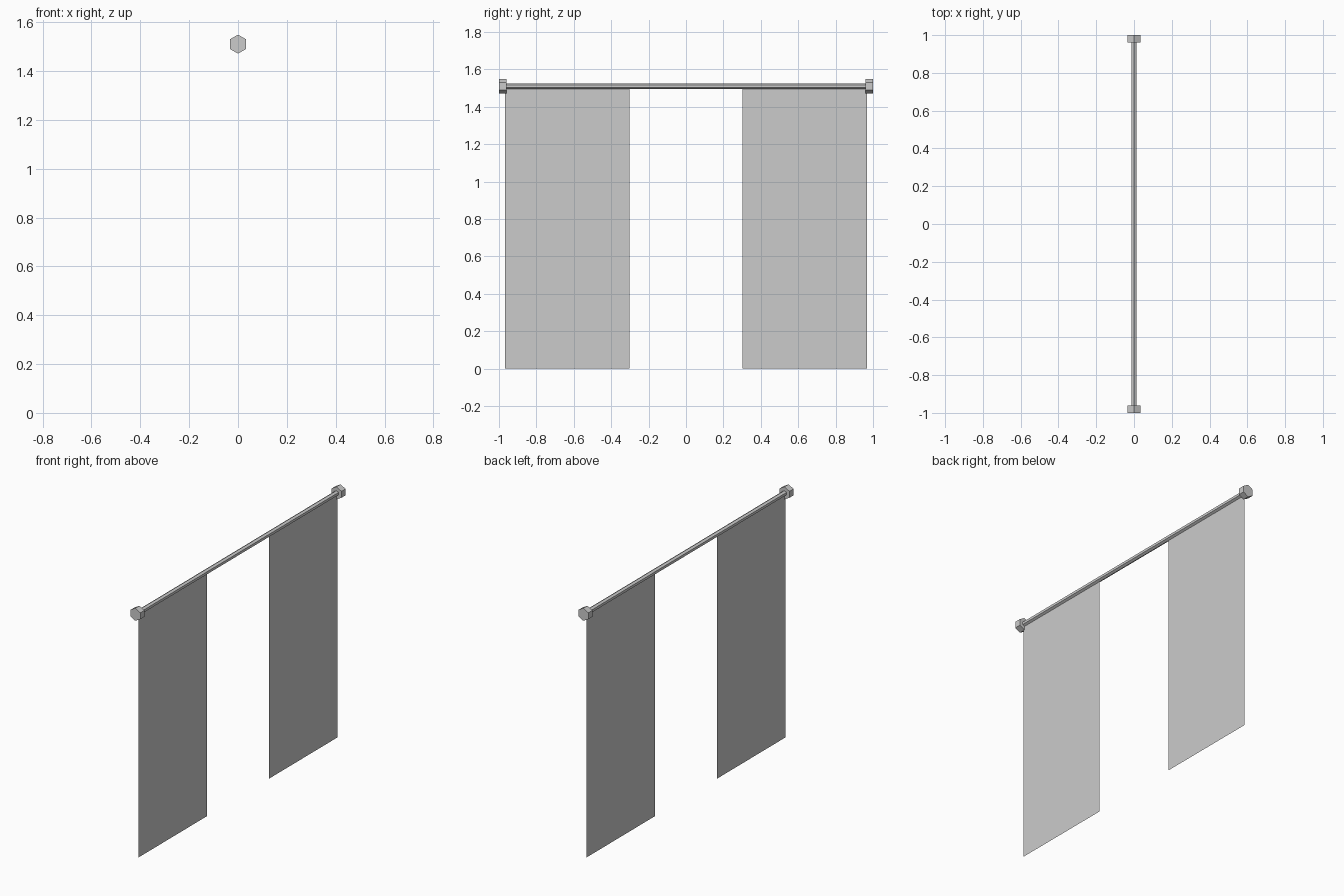
import bpy, bmesh
from math import pi
from mathutils import Matrix

if "Cube" in bpy.data.objects:
    bpy.data.objects.remove(bpy.data.objects["Cube"])

ROD_Z = 1.51


def add_object(name, bm):
    mesh = bpy.data.meshes.new(name)
    bm.to_mesh(mesh)
    bm.free()
    obj = bpy.data.objects.new(name, mesh)
    bpy.context.collection.objects.link(obj)
    return obj


def hex_bar(name, radius, y0, y1):
    """Hexagonal bar along y with a corner pointing up."""
    bm = bmesh.new()
    place = (Matrix.Translation((0, (y0 + y1) / 2, ROD_Z))
             @ Matrix.Rotation(pi / 2, 4, 'X'))
    bmesh.ops.create_cone(bm, cap_ends=True, segments=6, radius1=radius,
                          radius2=radius, depth=y1 - y0, matrix=place)
    return add_object(name, bm)


def curtain(name, y0, y1, top):
    """Single flat sheet hanging in the x = 0 plane."""
    bm = bmesh.new()
    bm.faces.new([bm.verts.new((0, y, z)) for y, z in
                  ((y0, 0), (y1, 0), (y1, top), (y0, top))])
    return add_object(name, bm)


# Rod
hex_bar("curtain_rod", 0.0155, -0.96, 0.96)

# End caps and curtain panels on both sides
for side, s in (("left", -1), ("right", 1)):
    hex_bar(f"rod_end_{side}", 0.039, *sorted((s * 0.96, s * 1.0)))
    curtain(f"curtain_{side}", *sorted((s * 0.302, s * 0.968)), 1.497)
